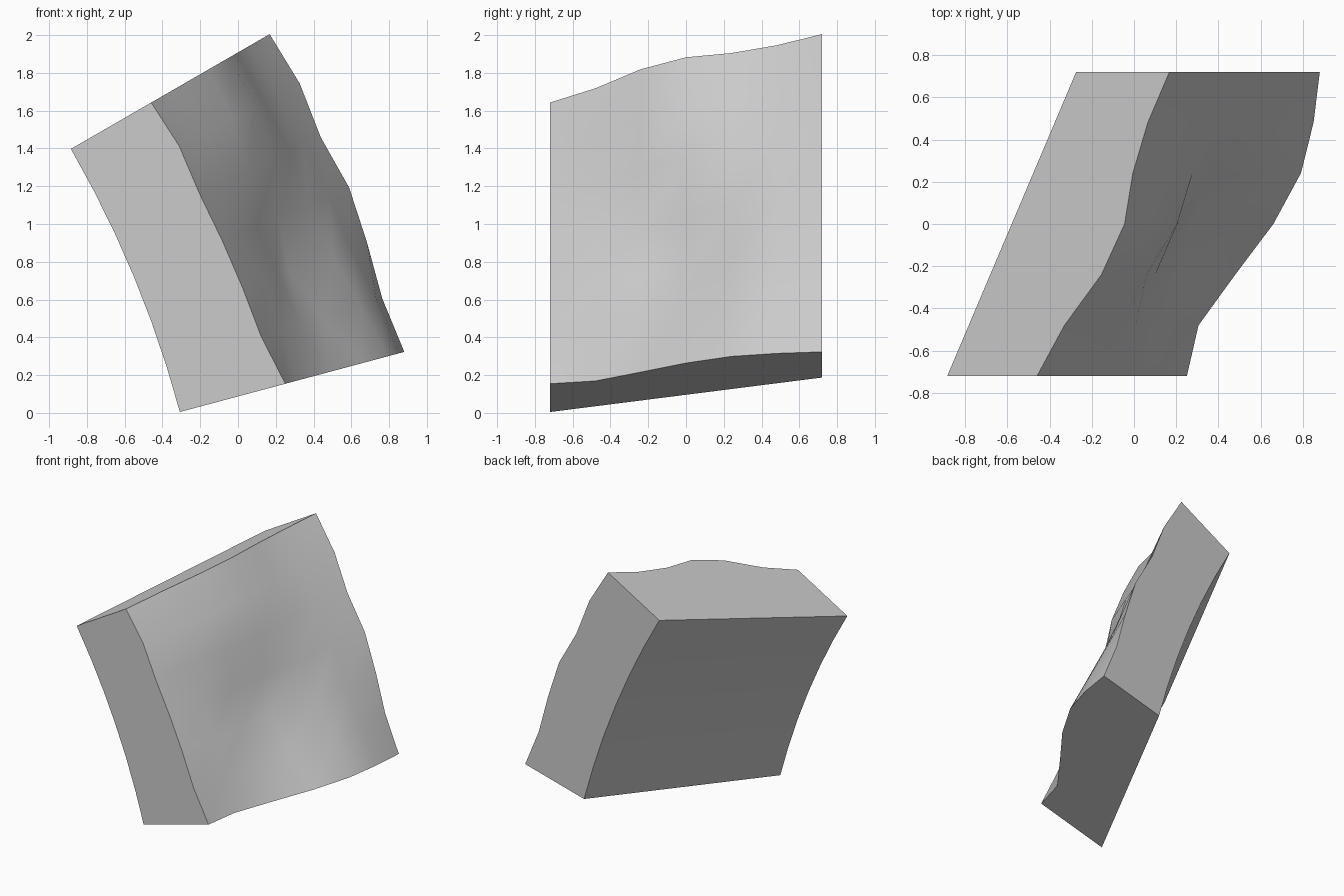
import bpy, bmesh, math

if "Cube" in bpy.data.objects:
    bpy.data.objects.remove(bpy.data.objects["Cube"])

# Curved rock wall segment: 15 degree arc with a leaning back and a bumpy face
CX, CZ = -5.886, -1.49
N = 6
HALF = 0.72

# Face radius: one row per angle from 15 to 30 degrees, front to back
FACE = [
    [6.353, 6.41, 6.59, 6.777, 6.912, 6.974, 7.005],
    [6.30, 6.41, 6.52, 6.64, 6.85, 6.94, 6.972],
    [6.29, 6.41, 6.49, 6.55, 6.80, 6.90, 6.991],
    [6.28, 6.38, 6.48, 6.60, 6.77, 6.89, 7.008],
    [6.27, 6.41, 6.56, 6.72, 6.80, 6.88, 6.978],
    [6.285, 6.42, 6.60, 6.74, 6.79, 6.87, 7.004],
    [6.266, 6.416, 6.618, 6.745, 6.79, 6.872, 6.99],
]


def back_radius(j):
    return 5.775 + 0.705 * j / N


def point(radius, i, j):
    a = math.radians(15 + 15 * i / N)
    return (CX + radius * math.cos(a), -HALF + 2 * HALF * j / N, CZ + radius * math.sin(a))


bm = bmesh.new()
R = range(N + 1)
outer = [[bm.verts.new(point(FACE[i][j], i, j)) for j in R] for i in R]
inner = [[bm.verts.new(point(back_radius(j), i, j)) for j in R] for i in R]

# Bumpy face and smooth back
for i in range(N):
    for j in range(N):
        for g in (outer, inner):
            bm.faces.new((g[i][j], g[i][j + 1], g[i + 1][j + 1], g[i + 1][j]))

# Flat ends: bottom, top, front and back
for k in range(N):
    for e in (0, N):
        bm.faces.new((outer[e][k], outer[e][k + 1], inner[e][k + 1], inner[e][k]))
        bm.faces.new((outer[k][e], outer[k + 1][e], inner[k + 1][e], inner[k][e]))
bmesh.ops.recalc_face_normals(bm, faces=bm.faces[:])

mesh = bpy.data.meshes.new("rock_wall_segment")
bm.to_mesh(mesh)
bm.free()
wall = bpy.data.objects.new("rock_wall_segment", mesh)
bpy.context.collection.objects.link(wall)

# Plain grey stone
stone = bpy.data.materials.new("grey_stone")
stone.diffuse_color = (0.6, 0.6, 0.6, 1)
stone.use_nodes = True
stone.node_tree.nodes["Principled BSDF"].inputs["Base Color"].default_value = stone.diffuse_color
mesh.materials.append(stone)

bpy.context.view_layer.objects.active = wall
wall.select_set(True)
bpy.ops.object.shade_smooth_by_angle(angle=math.radians(45))
